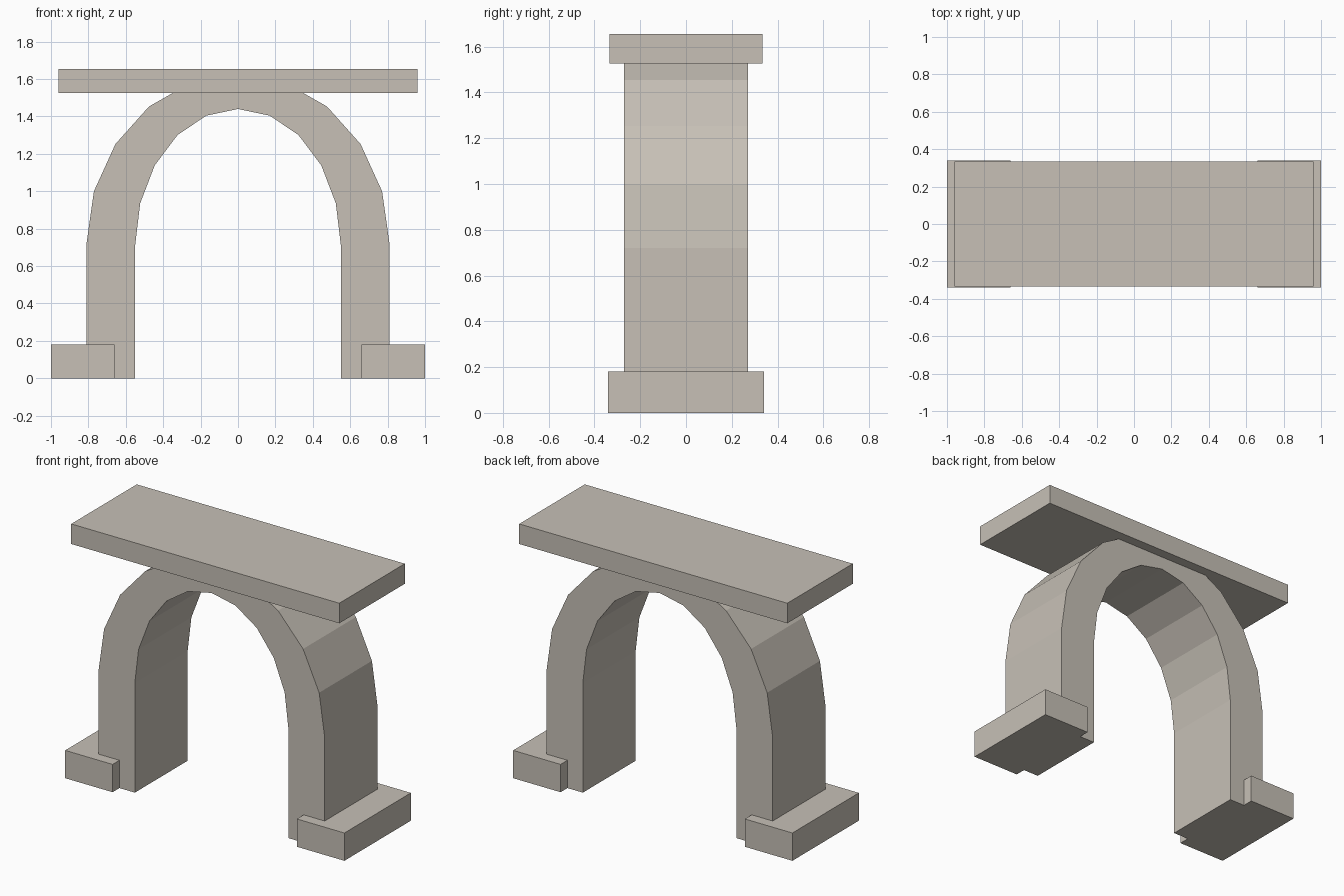
import bpy
import bmesh
from math import cos, sin, pi

cube = bpy.data.objects.get("Cube")
if cube:
    bpy.data.objects.remove(cube, do_unlink=True)

# Single warm stone colour
stone = bpy.data.materials.new("warm_grey_stone")
stone.use_nodes = True
colour = (0.57, 0.53, 0.47, 1)
stone.diffuse_color = colour
stone.node_tree.nodes["Principled BSDF"].inputs["Base Color"].default_value = colour


def add_object(name, bm):
    bmesh.ops.recalc_face_normals(bm, faces=bm.faces)
    mesh = bpy.data.meshes.new(name)
    bm.to_mesh(mesh)
    bm.free()
    mesh.materials.append(stone)
    obj = bpy.data.objects.new(name, mesh)
    bpy.context.collection.objects.link(obj)
    return obj


def add_block(name, low, high):
    bm = bmesh.new()
    bmesh.ops.create_cube(bm, size=1)
    for v in bm.verts:
        v.co = [(a + b) / 2 + c * (b - a) for a, b, c in zip(low, high, v.co)]
    return add_object(name, bm)


def arch_line(half_width, spring, rise, segments=10):
    """Leg foot, half ellipse, other leg foot, in the XZ plane."""
    curve = [(half_width * cos(pi * i / segments), spring + rise * sin(pi * i / segments))
             for i in range(segments + 1)]
    return [(half_width, 0)] + curve + [(-half_width, 0)]


# Arch: strip between outer and inner lines, extruded through its depth
depth = 0.54
bm = bmesh.new()
outer, inner = [[bm.verts.new((x, -depth / 2, z)) for x, z in line]
                for line in (arch_line(0.81, 0.72, 0.906), arch_line(0.55, 0.71, 0.73))]
for i in range(len(outer) - 1):
    bm.faces.new((outer[i], outer[i + 1], inner[i + 1], inner[i]))
result = bmesh.ops.extrude_face_region(bm, geom=bm.faces[:])
moved = [g for g in result["geom"] if isinstance(g, bmesh.types.BMVert)]
bmesh.ops.translate(bm, verts=moved, vec=(0, depth, 0))
add_object("arch", bm)

# Plinth blocks around the outer side of each leg
add_block("left_plinth", (0.66, -0.34, 0), (1, 0.34, 0.18))
add_block("right_plinth", (-1, -0.34, 0), (-0.66, 0.34, 0.18))

# Flat slab across the crown
add_block("top_slab", (-0.96, -0.335, 1.525), (0.96, 0.335, 1.655))
